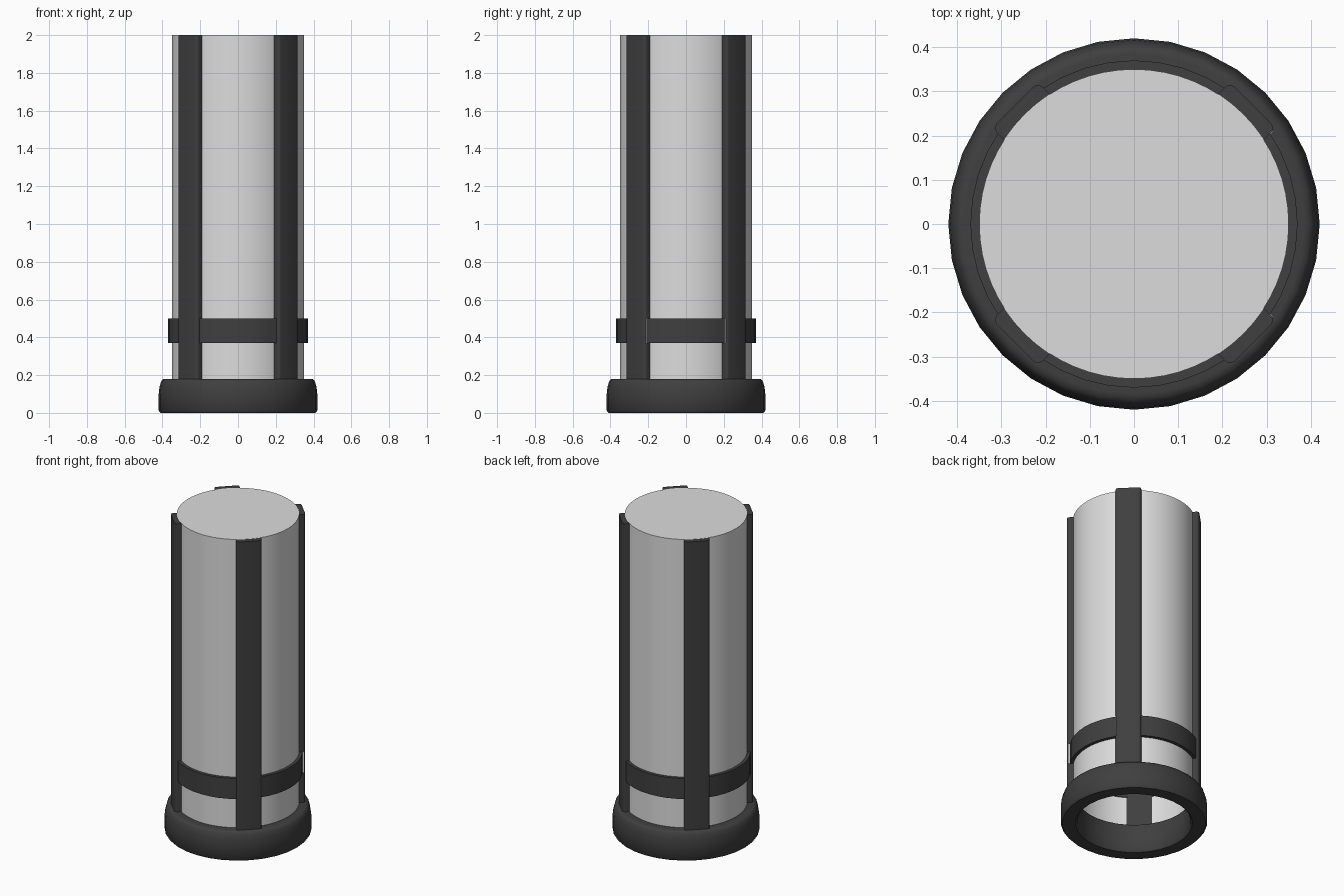
import bpy, bmesh, math
from mathutils import Matrix, Vector

if "Cube" in bpy.data.objects:
    bpy.data.objects.remove(bpy.data.objects["Cube"], do_unlink=True)

SIDES = 32
TOP = 2.0


def make_material(name, value):
    mat = bpy.data.materials.new(name)
    mat.use_nodes = True
    color = (value, value, value, 1)
    mat.diffuse_color = color
    mat.node_tree.nodes["Principled BSDF"].inputs["Base Color"].default_value = color
    return mat


dark = make_material("charcoal", 0.05)
light = make_material("pale_grey", 0.72)


def finish(name, bm, mat, fix_normals=True, angle=35):
    if fix_normals:
        bmesh.ops.recalc_face_normals(bm, faces=bm.faces)
    mesh = bpy.data.meshes.new(name)
    bm.to_mesh(mesh)
    bm.free()
    mesh.materials.append(mat)
    obj = bpy.data.objects.new(name, mesh)
    bpy.context.collection.objects.link(obj)
    bpy.ops.object.select_all(action="DESELECT")
    obj.select_set(True)
    bpy.context.view_layer.objects.active = obj
    bpy.ops.object.shade_smooth_by_angle(angle=math.radians(angle))
    return obj


def sweep(name, profile, mat, start=0, end=360, steps=SIDES, angle=35):
    """Turn a closed (radius, height) profile about the z axis."""
    bm = bmesh.new()
    full = end - start == 360
    rings = []
    for i in range(steps if full else steps + 1):
        a = math.radians(start + (end - start) * i / steps)
        rings.append([bm.verts.new((r * math.cos(a), r * math.sin(a), z)) for r, z in profile])
    n = len(profile)
    for i in range(steps):
        a, b = rings[i], rings[(i + 1) % len(rings)]
        for j in range(n):
            k = (j + 1) % n
            bm.faces.new((a[j], b[j], b[k], a[k]))
    if not full:
        bm.faces.new(rings[0])
        bm.faces.new(rings[-1])
    return finish(name, bm, mat, angle=angle)


def box(bm, low, high):
    low, high = Vector(low), Vector(high)
    place = Matrix.Translation((low + high) / 2) @ Matrix.Diagonal((*(high - low), 1))
    bmesh.ops.create_cube(bm, size=1, matrix=place)


# Rounded base collar with an open centre
collar = [(0.335, 0), (0.41, 0), (0.42, 0.012), (0.42, 0.1), (0.416, 0.135),
          (0.408, 0.165), (0.398, 0.178), (0.385, 0.18), (0.33, 0.18), (0.325, 0.17),
          (0.325, 0.012)]
sweep("base_collar", collar, dark, angle=50)

# Tube closed at the top and open at the bottom
bm = bmesh.new()
bmesh.ops.create_cone(bm, cap_ends=True, segments=SIDES * 2, radius1=0.35, radius2=0.35,
                      depth=TOP - 0.1, matrix=Matrix.Translation((0, 0, TOP / 2 + 0.05)))
bottom = [f for f in bm.faces if f.normal.z < -0.9]
bmesh.ops.delete(bm, geom=bottom, context="FACES_ONLY")
finish("tube", bm, light, fix_normals=False)

# Four upright posts with rounded outer edges
HALF, INNER, OUTER = 0.073, 0.338, 0.38
corners = {"back_left": 45, "back_right": 135, "front_right": 225, "front_left": 315}
for place, turn in corners.items():
    bm = bmesh.new()
    box(bm, (INNER, -HALF, 0.1), (OUTER, HALF, TOP - 0.001))
    edges = [e for e in bm.edges if all(v.co.x > OUTER - 0.001 for v in e.verts)
             and abs(e.verts[0].co.z - e.verts[1].co.z) > 1]
    bmesh.ops.bevel(bm, geom=edges, offset=0.014, segments=3, profile=0.5, affect="EDGES")
    bmesh.ops.rotate(bm, verts=bm.verts, matrix=Matrix.Rotation(math.radians(turn), 3, "Z"))
    finish(place + "_post", bm, dark)

# Curved bands between the posts
band = [(0.345, 0.37), (0.37, 0.37), (0.37, 0.5), (0.345, 0.5)]
for place, turn in {"left": 0, "back": 90, "right": 180, "front": 270}.items():
    sweep(place + "_band", band, dark, turn - 35, turn + 35, 8)

# Pale slivers on the post sides beside the left band
for place, turn, side in (("back", 45, -1), ("front", 315, 1)):
    bm = bmesh.new()
    y = sorted((side * (HALF - 0.002), side * (HALF + 0.002)))
    box(bm, (0.357, y[0], 0.37), (0.37, y[1], 0.5))
    bmesh.ops.rotate(bm, verts=bm.verts, matrix=Matrix.Rotation(math.radians(turn), 3, "Z"))
    finish(place + "_post_sliver", bm, light)
